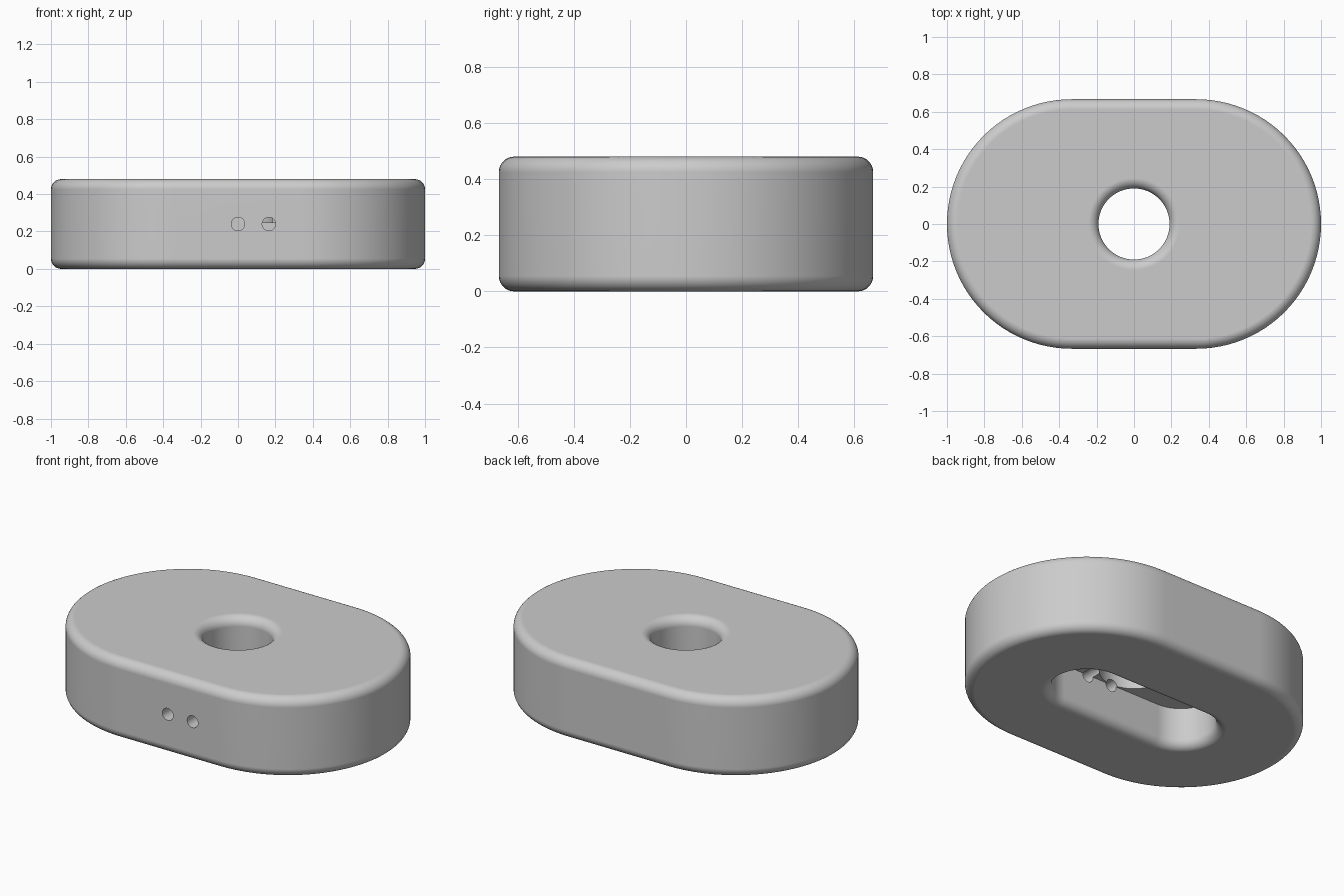
import bpy, bmesh
from math import sin, cos, pi

default = bpy.data.objects.get("Cube")
if default:
    bpy.data.objects.remove(default, do_unlink=True)

grey = bpy.data.materials.new("plain grey")
grey.use_nodes = True
tone = (0.6, 0.6, 0.6, 1)
grey.diffuse_color = tone
grey.node_tree.nodes["Principled BSDF"].inputs["Base Color"].default_value = tone

HEIGHT, RADIUS, OFFSET = 0.48, 0.667, 0.333
FILLET, BORE, SLOT_DEPTH = 0.055, 0.19, 0.245
STEPS = 8


def ring(radius, offset, count=48):
    """Outline of two half circles whose centres lie at +-offset on x."""
    points = []
    for side in (1, -1):
        for i in range(count + (1 if offset else 0)):
            a = -pi / 2 + pi * i / count
            points.append((side * (offset + radius * cos(a)), side * radius * sin(a)))
    return points


def loft(name, profile, offset):
    """Solid made by stacking rings of (z, radius), lowest first."""
    bm = bmesh.new()
    rings = [[bm.verts.new((x, y, z)) for x, y in ring(r, offset)] for z, r in profile]
    n = len(rings[0])
    for low, high in zip(rings, rings[1:]):
        for i in range(n):
            j = (i + 1) % n
            bm.faces.new((low[i], low[j], high[j], high[i]))
    bm.faces.new(rings[0][::-1])
    bm.faces.new(rings[-1])
    bmesh.ops.recalc_face_normals(bm, faces=bm.faces)
    mesh = bpy.data.meshes.new(name)
    bm.to_mesh(mesh)
    bm.free()
    mesh.materials.append(grey)
    obj = bpy.data.objects.new(name, mesh)
    bpy.context.collection.objects.link(obj)
    return obj


def activate(obj):
    bpy.ops.object.select_all(action="DESELECT")
    obj.select_set(True)
    bpy.context.view_layer.objects.active = obj


def cut(body, cutter):
    cutter.hide_render = True
    mod = body.modifiers.new("cut", "BOOLEAN")
    mod.operation, mod.solver, mod.object = "DIFFERENCE", "EXACT", cutter
    activate(body)
    bpy.ops.object.modifier_apply(modifier=mod.name)
    bpy.data.objects.remove(cutter, do_unlink=True)


angles = [pi / 2 * i / STEPS for i in range(STEPS + 1)]

# Body with rounded top and bottom rims
lower = [(FILLET * (1 - cos(a)), RADIUS - FILLET * (1 - sin(a))) for a in angles]
upper = [(HEIGHT - z, r) for z, r in reversed(lower)]
body = loft("rounded_body", lower + upper, OFFSET)

# Mouth flare shared by the slot and the bore, from the face inwards
flare = [(FILLET * (1 - cos(a)), FILLET * (1 - sin(a))) for a in angles]

# Long slot in the underside
slot_radius = BORE + 0.004
slot = [(-0.05, slot_radius + FILLET)]
slot += [(z, slot_radius + r) for z, r in flare]
slot += [(SLOT_DEPTH, slot_radius)]
cut(body, loft("slot_cutter", slot, OFFSET))

# Round bore from the top into the slot
bore = [(0.15, BORE)]
bore += [(HEIGHT - z, BORE + r) for z, r in reversed(flare)]
bore += [(HEIGHT + 0.05, BORE + FILLET)]
cut(body, loft("bore_cutter", bore, 0))

# Two small pin holes through the front wall
for x in (0, 0.165):
    bpy.ops.mesh.primitive_cylinder_add(
        vertices=32, radius=0.036, depth=0.75,
        location=(x, -0.425, HEIGHT / 2), rotation=(pi / 2, 0, 0))
    cut(body, bpy.context.object)

# Smooth curved walls, crisp cut edges
activate(body)
bpy.ops.object.shade_smooth_by_angle(angle=pi / 6)
weighted = body.modifiers.new("weighted_normals", "WEIGHTED_NORMAL")
weighted.keep_sharp = True
